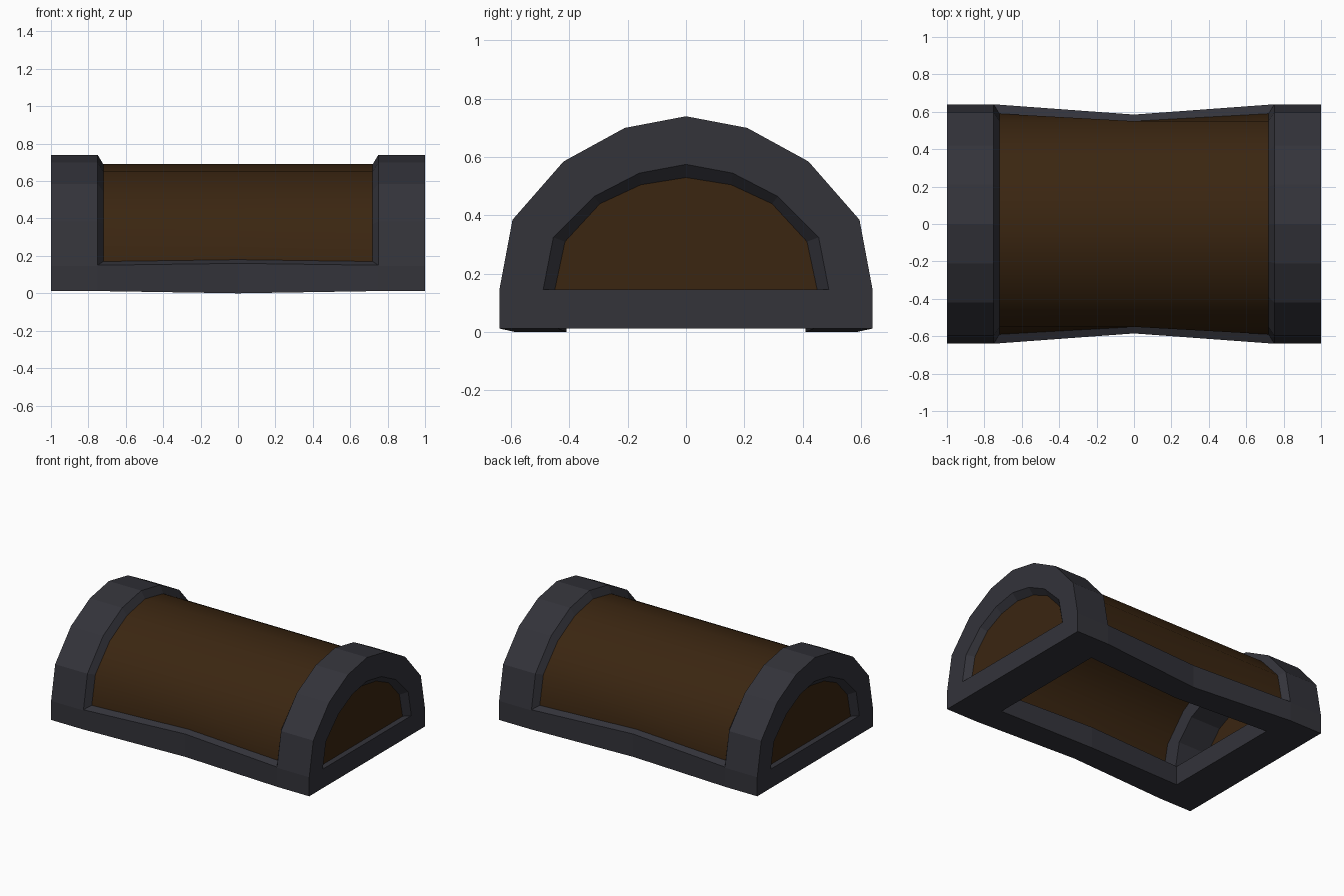
import bpy, bmesh, math

cube = bpy.data.objects.get("Cube")
if cube:
    bpy.data.objects.remove(cube)


def material(name, colour):
    m = bpy.data.materials.new(name)
    m.use_nodes = True
    m.diffuse_color = colour
    m.node_tree.nodes["Principled BSDF"].inputs["Base Color"].default_value = colour
    m.node_tree.nodes["Principled BSDF"].inputs["Roughness"].default_value = 0.8
    return m


iron = material("dark iron", (0.033, 0.033, 0.042, 1))
wood = material("brown wood", (0.043, 0.019, 0.0055, 1))


def loft(name, sections, mat):
    """Closed solid through a row of equal, closed sections."""
    bm = bmesh.new()
    rows = [[bm.verts.new(p) for p in s] for s in sections]
    n = len(rows[0])
    for a, b in zip(rows, rows[1:]):
        for i in range(n):
            j = (i + 1) % n
            bm.faces.new((a[i], a[j], b[j], b[i]))
    bm.faces.new(rows[0])
    bm.faces.new(rows[-1])
    bmesh.ops.recalc_face_normals(bm, faces=bm.faces)
    mesh = bpy.data.meshes.new(name)
    bm.to_mesh(mesh)
    bm.free()
    mesh.materials.append(mat)
    ob = bpy.data.objects.new(name, mesh)
    bpy.context.collection.objects.link(ob)
    return ob


def arch(half):
    """Complete a half profile, listed from foot to crown, to both sides."""
    return half + [(-y, z) for y, z in reversed(half[:-1])]


# Arch profiles as (y, z)
outer = arch([(0.64, 0.145), (0.595, 0.385), (0.42, 0.585), (0.21, 0.70), (0, 0.74)])
barrel = arch([(0.59, 0.17), (0.55, 0.37), (0.39, 0.545), (0.20, 0.65), (0, 0.69)])
opening = arch([(0.49, 0.145), (0.455, 0.325), (0.315, 0.465), (0.16, 0.545), (0, 0.575)])
recess = arch([(0.45, 0.145), (0.415, 0.31), (0.295, 0.44), (0.155, 0.505), (0, 0.53)])

for s, side in ((1, "left"), (-1, "right")):
    # Iron arch with chamfered inner rim and recessed opening
    loft(side + "_arch",
         [[(s * x, y, z) for x, (y, z) in zip((1, 0.75, 0.72, 0.72, 0.96, 1),
                                             (o, o, b, r, r, f))]
          for o, b, r, f in zip(outer, barrel, recess, opening)], iron)
    # Wooden end panel
    loft(side + "_end_panel",
         [[(s * x, y, z) for y, z in recess] for x in (0.95, 0.96)], wood)
    # Bottom bar of the end
    plan = [(1, -0.64), (1, 0.64), (0.75, 0.64), (0.72, 0.59), (0.72, -0.59), (0.75, -0.64)]
    loft(side + "_base_bar",
         [[(s * x, y, z) for x, y in plan] for z in (0.012, 0.145)], iron)

# Long rails, pinched inward and dipping slightly at the middle
for s, side in ((-1, "front"), (1, "back")):
    def end(k):
        return [(k * 0.75, s * 0.64, 0.012), (k * 0.75, s * 0.64, 0.15),
                (k * 0.72, s * 0.59, 0.17), (k * 0.72, s * 0.44, 0.145),
                (k * 0.72, s * 0.44, 0.012)]
    middle = [(0, s * 0.585, 0), (0, s * 0.585, 0.16), (0, s * 0.55, 0.18),
              (0, s * 0.41, 0.15), (0, s * 0.41, 0)]
    loft(side + "_rail", [end(-1), middle, end(1)], iron)


# Curved wooden barrel with its lower edges drawn in at the middle
def barrel_section(x):
    skin = list(barrel)
    if x == 0:
        skin[0], skin[-1] = (0.55, 0.18), (-0.55, 0.18)
    inside = [(y * 0.96, z - 0.025 * (z > 0.2)) for y, z in reversed(skin)]
    return [(x, y, z) for y, z in skin + inside]


lid = loft("wooden_barrel", [barrel_section(x) for x in (-0.72, 0, 0.72)], wood)
bpy.ops.object.select_all(action="DESELECT")
lid.select_set(True)
bpy.context.view_layer.objects.active = lid
bpy.ops.object.shade_smooth_by_angle(angle=math.radians(50))
